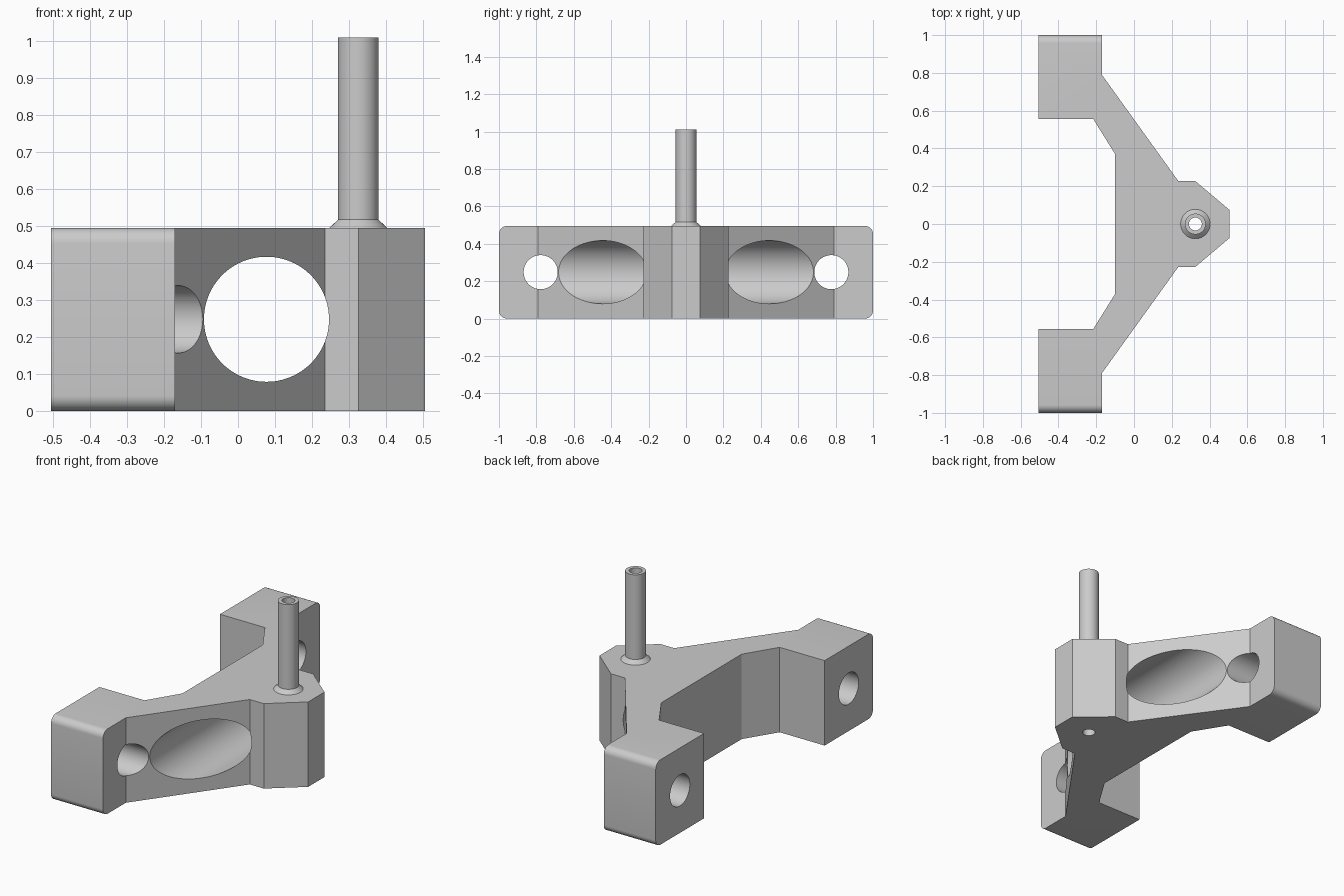
import bpy, bmesh, math
from mathutils import Matrix

cube = bpy.data.objects.get("Cube")
if cube:
    bpy.data.objects.remove(cube, do_unlink=True)

HEIGHT = 0.495
MID_Z = 0.248
PIN_X = 0.325
BORE = 0.034

grey = bpy.data.materials.new("plain_grey")
grey.use_nodes = True
colour = (0.6, 0.6, 0.6, 1)
grey.diffuse_color = colour
grey.node_tree.nodes["Principled BSDF"].inputs["Base Color"].default_value = colour


def make_object(name, bm):
    bmesh.ops.recalc_face_normals(bm, faces=bm.faces[:])
    mesh = bpy.data.meshes.new(name)
    bm.to_mesh(mesh)
    bm.free()
    mesh.materials.append(grey)
    obj = bpy.data.objects.new(name, mesh)
    bpy.context.collection.objects.link(obj)
    return obj


def smooth(obj):
    bpy.ops.object.select_all(action="DESELECT")
    obj.select_set(True)
    bpy.context.view_layer.objects.active = obj
    bpy.ops.object.shade_smooth_by_angle(angle=math.radians(25))


def cutter(name, radius, length, centre, axis=None):
    bm = bmesh.new()
    turn = Matrix.Rotation(math.pi / 2, 4, axis) if axis else Matrix()
    bmesh.ops.create_cone(bm, cap_ends=True, segments=96, radius1=radius,
                          radius2=radius, depth=length,
                          matrix=Matrix.Translation(centre) @ turn)
    obj = make_object(name, bm)
    obj.hide_render = True
    return obj


# Bracket outline: the +y half, then its mirror image
half = [(-0.1, 0.37), (-0.215, 0.555), (-0.505, 0.555), (-0.505, 1.0),
        (-0.17, 1.0), (-0.17, 0.79), (0.235, 0.227), (0.325, 0.227),
        (0.505, 0.075)]
outline = half + [(x, -y) for x, y in reversed(half)]

bm = bmesh.new()
base = bm.faces.new([bm.verts.new((x, y, 0)) for x, y in outline])
top = bmesh.ops.extrude_face_region(bm, geom=[base])["geom"]
bmesh.ops.translate(bm, vec=(0, 0, HEIGHT),
                    verts=[v for v in top if isinstance(v, bmesh.types.BMVert)])

# Rounded outer edges of the two feet
ends = [e for e in bm.edges
        if all(abs(v.co.y) > 0.99 for v in e.verts)
        and abs(e.verts[0].co.z - e.verts[1].co.z) < 0.01]
bmesh.ops.bevel(bm, geom=ends, offset=0.042, segments=8, profile=0.5,
                affect="EDGES")
bracket = make_object("bracket", bm)

# Large cross hole, foot bolt holes and the bore below the pin
cutters = [cutter("cross_hole", 0.169, 3, (0.077, 0, MID_Z), "X"),
           cutter("pin_bore", BORE, 2, (PIN_X, 0, MID_Z))]
for side in (1, -1):
    cutters.append(cutter("bolt_hole", 0.091, 2, (0, side * 0.777, MID_Z), "Y"))
for c in cutters:
    mod = bracket.modifiers.new(c.name, "BOOLEAN")
    mod.operation = "DIFFERENCE"
    mod.solver = "EXACT"
    mod.object = c

# Bake the cuts so that the shading follows the final edges
graph = bpy.context.evaluated_depsgraph_get()
bracket_mesh = bpy.data.meshes.new_from_object(bracket.evaluated_get(graph))
bracket.modifiers.clear()
bracket.data = bracket_mesh
for c in cutters:
    bpy.data.objects.remove(c, do_unlink=True)
smooth(bracket)

# Hollow pin with a conical collar
bm = bmesh.new()
profile = [(0.078, HEIGHT), (0.055, 0.517), (0.055, 1.01), (BORE, 1.01),
           (BORE, HEIGHT)]
verts = [bm.verts.new((r, 0, z)) for r, z in profile]
edges = [bm.edges.new(pair) for pair in zip(verts, verts[1:])]
bmesh.ops.spin(bm, geom=verts + edges, cent=(0, 0, 0), axis=(0, 0, 1),
               angle=math.tau, steps=64, use_merge=True)
bmesh.ops.remove_doubles(bm, verts=bm.verts[:], dist=0.0001)
bmesh.ops.translate(bm, vec=(PIN_X, 0, 0), verts=bm.verts[:])
pin = make_object("hollow_pin", bm)
smooth(pin)
